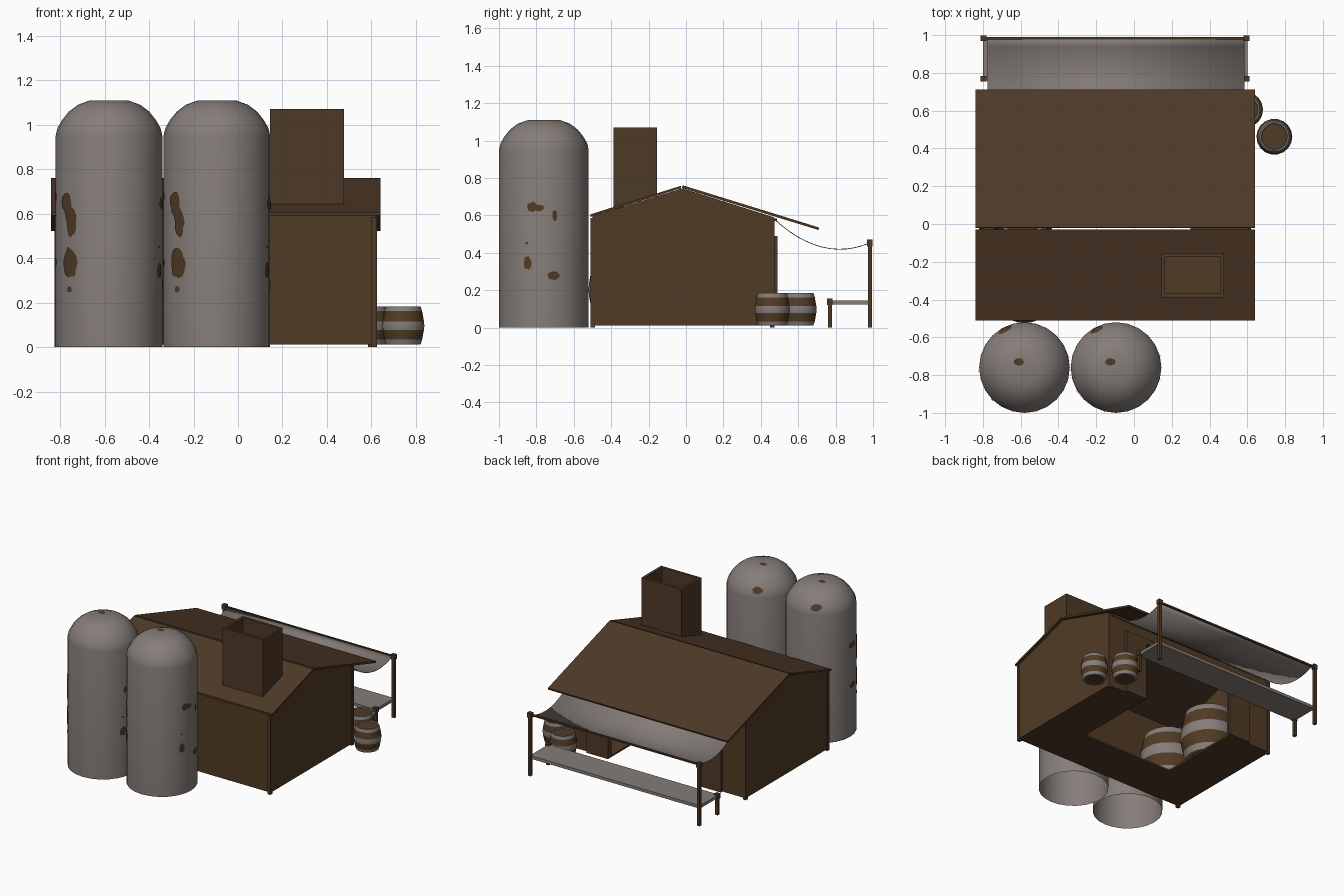
import bpy, bmesh, math, random
from math import sin, cos, pi, radians

if "Cube" in bpy.data.objects:
    bpy.data.objects.remove(bpy.data.objects["Cube"])

random.seed(4)


def mat(name, rgb):
    m = bpy.data.materials.new(name)
    m.diffuse_color = (*rgb, 1)
    m.use_nodes = True
    m.node_tree.nodes["Principled BSDF"].inputs["Base Color"].default_value = m.diffuse_color
    return m


WOOD = mat("roof brown", (0.076, 0.041, 0.020))
WALL = mat("wall brown", (0.082, 0.044, 0.018))
GREY = mat("weathered grey", (0.235, 0.205, 0.190))


def finish(bm, name, mats, smooth=False, normals=True):
    if normals:
        bmesh.ops.recalc_face_normals(bm, faces=bm.faces)
    me = bpy.data.meshes.new(name)
    bm.to_mesh(me)
    bm.free()
    for m in mats:
        me.materials.append(m)
    ob = bpy.data.objects.new(name, me)
    bpy.context.collection.objects.link(ob)
    if smooth:
        bpy.ops.object.select_all(action='DESELECT')
        ob.select_set(True)
        bpy.context.view_layer.objects.active = ob
        bpy.ops.object.shade_smooth_by_angle(angle=radians(40))
    return ob


def prism(name, yz, x0, x1, m):
    """Extrude a y-z outline along x."""
    bm = bmesh.new()
    a = [bm.verts.new((x0, y, z)) for y, z in yz]
    b = [bm.verts.new((x1, y, z)) for y, z in yz]
    bm.faces.new(a)
    bm.faces.new(b)
    for i in range(len(a)):
        j = (i + 1) % len(a)
        bm.faces.new((a[i], a[j], b[j], b[i]))
    return finish(bm, name, [m])


def box(name, x0, x1, y0, y1, z0, z1, m):
    return prism(name, [(y0, z0), (y1, z0), (y1, z1), (y0, z1)], x0, x1, m)


def lathe(name, prof, cx, cy, sides, mats, rule=None):
    """Turn an r-z profile round the vertical axis."""
    bm = bmesh.new()
    vs = [bm.verts.new((cx + r, cy, z)) for r, z in prof]
    es = [bm.edges.new(p) for p in zip(vs, vs[1:])]
    bmesh.ops.spin(bm, geom=vs + es, cent=(cx, cy, 0), axis=(0, 0, 1),
                   angle=2 * pi, steps=sides, use_merge=True)
    bmesh.ops.remove_doubles(bm, verts=bm.verts, dist=1e-5)
    if rule:
        for f in bm.faces:
            f.material_index = rule(f.calc_center_median(), f)
    return finish(bm, name, mats, True)


# House: walls, floor with an opening, frame round the shop front
gable = [(-.5, .012), (.47, .012), (.47, .59), (-.02, .745), (-.5, .595)]
box("front_wall", -.82, .62, -.5, -.48, .012, .597, WALL)
for side, x0, x1 in (("left", -.82, -.80), ("right", .60, .62)):
    prism(side + "_gable_wall", gable, x0, x1, WALL)
box("back_wall_left", -.80, -.46, .45, .47, .012, .59, WALL)
box("back_wall_right", .30, .60, .45, .47, .012, .59, WALL)
box("back_wall_top", -.46, .30, .45, .47, .45, .59, WALL)
box("floor_front", -.80, .60, -.48, -.17, .012, .025, WALL)
box("floor_left", -.80, -.46, -.17, .45, .012, .025, WALL)
box("floor_right", .30, .60, -.17, .45, .012, .025, WALL)
box("frame_left", -.63, -.45, .47, .49, .012, .49, WOOD)
box("frame_right", .30, .475, .47, .49, .012, .49, WOOD)
box("frame_top", -.45, .30, .47, .49, .45, .49, WOOD)
for i, (x, y) in enumerate([(-.812, -.498), (.612, -.498), (-.812, .462), (.612, .462)]):
    box("corner_post_%d" % i, x - .012, x + .012, y - .012, y + .012, 0, .585, WOOD)

# Roof slopes, the front one pierced under the chimney
front = prism("front_roof", [(-.51, .592), (-.028, .745), (-.028, .758), (-.51, .606)],
              -.84, .64, WOOD)
prism("back_roof", [(-.022, .747), (.708, .522), (.712, .535), (-.018, .761)], -.84, .64, WOOD)
cutter = box("chimney_cutter", .165, .458, -.368, -.172, .4, 1.0, WOOD)
cutter.hide_render = True
cutter.hide_viewport = True
cutter.display_type = 'WIRE'
mod = front.modifiers.new("chimney_hole", 'BOOLEAN')
mod.operation = 'DIFFERENCE'
mod.object = cutter

# Chimney: four plates, sloped feet following the roof
X0, X1, Y0, Y1, T = .145, .477, -.388, -.155, .019
box("chimney_front", X0, X1, Y0, Y0 + T, .63, 1.07, WOOD)
box("chimney_back", X0, X1, Y1 - T, Y1, .70, 1.07, WOOD)
side = [(Y0 + T, .635), (Y1 - T, .705), (Y1 - T, 1.07), (Y0 + T, 1.07)]
prism("chimney_left", side, X0, X0 + T, WOOD)
prism("chimney_right", side, X1 - T, X1, WOOD)

# Silos with rust patches
R = .24
SILO = [(R, 0), (R, .95), (.232, .985), (.21, 1.023), (.18, 1.06), (.14, 1.09),
        (.085, 1.11), (0, 1.11)]


def silo_radius(z):
    for (r0, z0), (r1, z1) in zip(SILO, SILO[1:]):
        if z0 <= z < z1:
            return r0 + (r1 - r0) * (z - z0) / (z1 - z0)
    return SILO[-2][0]


# angle from the front (degrees), height, half width (radians), half height
SPOTS = [(-52, .65, .15, .05), (-44, .56, .12, .065), (-48, .605, .10, .05),
         (-47, .38, .20, .068), (-47, .26, .06, .014), (-84, .68, .16, .025),
         (-84, .38, .16, .02), (75, .645, .11, .026), (84, .64, .11, .018),
         (104, .60, .06, .028), (69, .345, .10, .034), (102, .28, .14, .024),
         (68, .45, .03, .008), (207, 1.0, .17, .022)]


def rust(name, cx, cy):
    bm = bmesh.new()
    n = 14
    for deg, z, w, h in SPOTS:
        t0 = radians(deg)
        wob = [random.uniform(.85, 1.12) for _ in range(n)]

        def point(k, f):
            a = 2 * pi * k / n
            t, zz = t0 + w * f * wob[k] * cos(a), z + h * f * wob[k] * sin(a)
            r = silo_radius(zz) + .003
            return bm.verts.new((cx + r * sin(t), cy - r * cos(t), zz))

        inner = [point(k, .5) for k in range(n)]
        outer = [point(k, 1) for k in range(n)]
        bm.faces.new(inner)
        for k in range(n):
            j = (k + 1) % n
            bm.faces.new((inner[k], outer[k], outer[j], inner[j]))
    bm.faces.new([bm.verts.new((cx - .03 + .028 * cos(a), cy + .03 + .02 * sin(a), 1.113))
                  for a in [2 * pi * k / 9 for k in range(9)]])
    for f in bm.faces:  # face outward
        f.normal_update()
        c = f.calc_center_median()
        if f.normal.x * (c.x - cx) + f.normal.y * (c.y - cy) + f.normal.z * .05 < 0:
            f.normal_flip()
    finish(bm, name, [WALL], normals=False)


for i, cx in enumerate((-.58, -.095)):
    lathe("silo_%d" % i, SILO, cx, -.76, 24, [GREY])
    rust("silo_rust_%d" % i, cx, -.76)


# Barrels: staves with three grey hoops
def barrel(name, cx, cy, z0, s):
    shape = [(0, 0), (.068, 0), (.078, 0), (.085, .022), (.093, .066), (.095, .085), (.093, .104),
             (.085, .150), (.078, .172), (.070, .172), (.068, .164), (0, .164)]

    def rule(c, f):
        h = (c.z - z0) / s
        flat = abs(f.normal.z) > .9
        rad = math.hypot(c.x - cx, c.y - cy) / s
        if flat and rad < .066:
            return 0
        return 1 if h < .022 or h > .150 or .066 < h < .104 else 0

    lathe(name, [(r * s, z0 + z * s) for r, z in shape], cx, cy, 18, [WALL, GREY], rule)


barrel("barrel_outer", .743, .462, .012, 1)
barrel("barrel_rear", .588, .605, .012, 1)
barrel("large_barrel_front", -.58, -.325, .025, 2.1)
barrel("large_barrel_back", -.59, .10, .025, 2.1)

# Awning cloth: sagging strip between the wall rod and the front rod
bm = bmesh.new()
rows = []
for k in range(13):
    u = k / 12
    y, z = .475 + .508 * u, .58 - .125 * u - .085 * 4 * u * (1 - u)
    rows.append([bm.verts.new((x, y, z)) for x in (-.775, .585)])
for a, b in zip(rows, rows[1:]):
    bm.faces.new((a[0], a[1], b[1], b[0]))
cloth = finish(bm, "awning_cloth", [GREY], True)
cloth.modifiers.new("cloth_thickness", 'SOLIDIFY').thickness = .004
box("awning_wall_rod", -.80, .60, .472, .486, .570, .584, WOOD)
box("awning_front_rod", -.80, .60, .977, .989, .448, .460, WOOD)

# Stall table, tall awning posts and short table legs with caps
box("stall_table", -.80, .60, .76, .98, .124, .146, GREY)
for name, x in (("left", -.797), ("right", .595)):
    for part, y, h in (("awning_post", .983, .47), ("table_leg", .769, .157)):
        box("%s_%s" % (name, part), x - .011, x + .011, y - .011, y + .011, 0, h - .03, WOOD)
        box("%s_%s_cap" % (name, part), x - .016, x + .016, y - .015, y + .015, h - .035, h, WOOD)
